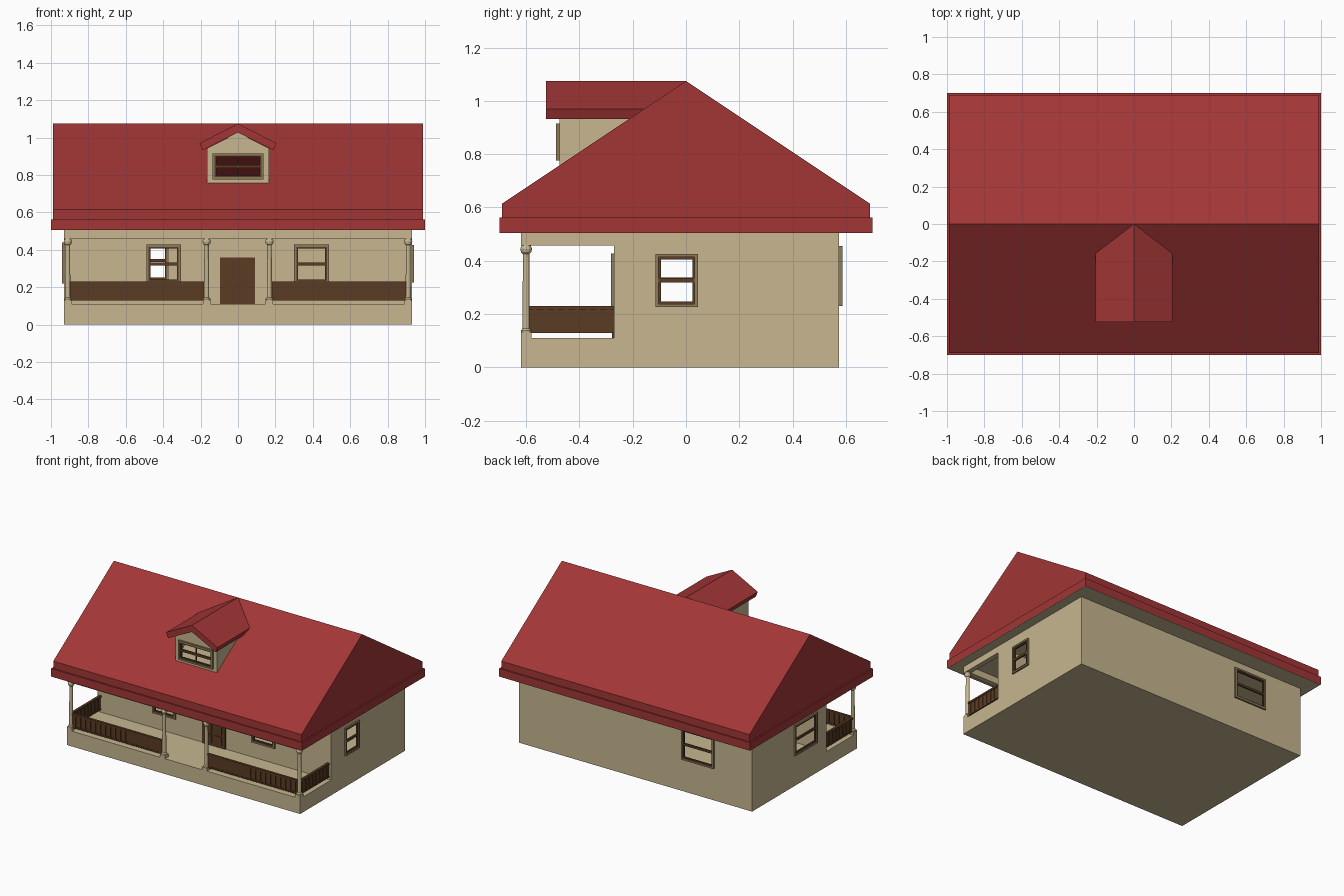
import bpy, bmesh, math
from mathutils import Matrix, Vector

if "Cube" in bpy.data.objects:
    bpy.data.objects.remove(bpy.data.objects["Cube"])


def mat(name, col):
    m = bpy.data.materials.new(name)
    m.diffuse_color = (*col, 1)
    m.use_nodes = True
    m.node_tree.nodes["Principled BSDF"].inputs["Base Color"].default_value = m.diffuse_color
    return m


TAN = mat("tan_wall", (0.57, 0.47, 0.28))
RED = mat("red_roof", (0.36, 0.036, 0.036))
BROWN = mat("dark_wood", (0.105, 0.045, 0.018))
TRIM = mat("window_trim", (0.27, 0.2, 0.1))


def finish(bm, name, m, mirror=False):
    if mirror:  # copy to the other side of x = 0
        g = bmesh.ops.duplicate(bm, geom=bm.verts[:] + bm.edges[:] + bm.faces[:])["geom"]
        bmesh.ops.scale(bm, vec=(-1, 1, 1), verts=[v for v in g if isinstance(v, bmesh.types.BMVert)])
        bmesh.ops.reverse_faces(bm, faces=[f for f in g if isinstance(f, bmesh.types.BMFace)])
        bmesh.ops.remove_doubles(bm, verts=bm.verts, dist=0.0005)
    me = bpy.data.meshes.new(name)
    bm.to_mesh(me)
    bm.free()
    me.materials.append(m)
    ob = bpy.data.objects.new(name, me)
    bpy.context.collection.objects.link(ob)
    return ob


def boxes(name, m, items, matrix=Matrix(), mirror=False):
    """items: (x0, x1, y0, y1, z0, z1)"""
    bm = bmesh.new()
    for x0, x1, y0, y1, z0, z1 in items:
        t = Matrix.Translation(((x0 + x1) / 2, (y0 + y1) / 2, (z0 + z1) / 2))
        s = Matrix.Diagonal((x1 - x0, y1 - y0, z1 - z0, 1))
        bmesh.ops.create_cube(bm, size=1, matrix=matrix @ t @ s)
    return finish(bm, name, m, mirror)


def poly(bm, pts):
    return bm.faces.new([bm.verts.new(p) for p in pts])


def place(x, y, turn):
    return Matrix.Translation((x, y, 0)) @ Matrix.Rotation(math.radians(turn), 4, 'Z')


def wall(name, matrix, half, holes):
    """Flat wall facing local -y, with rectangular openings (u0, u1, z0, z1)"""
    bm = bmesh.new()
    us = sorted({-half, half, *[h[0] for h in holes], *[h[1] for h in holes]})
    zs = sorted({0.11, 0.505, *[h[2] for h in holes], *[h[3] for h in holes]})
    for a, b in zip(us, us[1:]):
        for c, d in zip(zs, zs[1:]):
            u, z = (a + b) / 2, (c + d) / 2
            if not any(h[0] < u < h[1] and h[2] < z < h[3] for h in holes):
                poly(bm, [matrix @ Vector(p) for p in ((a, 0, c), (b, 0, c), (b, 0, d), (a, 0, d))])
    bmesh.ops.remove_doubles(bm, verts=bm.verts, dist=0.0001)
    finish(bm, name, TAN)


def ring(u0, u1, z0, z1, t, y0, y1):
    return [(u0, u0 + t, y0, y1, z0, z1), (u1 - t, u1, y0, y1, z0, z1),
            (u0 + t, u1 - t, y0, y1, z0, z0 + t), (u0 + t, u1 - t, y0, y1, z1 - t, z1)]


def window(name, matrix, u0, u1, z0, z1, cross=False):
    boxes(name + "_frame", TRIM, ring(u0, u1, z0, z1, 0.012, -0.012, 0.005), matrix)
    a, b, c, d = u0 + 0.012, u1 - 0.012, z0 + 0.012, z1 - 0.012
    zm, um = (c + d) / 2, (a + b) / 2
    sash = ring(a, b, c, d, 0.009, -0.006, 0.006) + [(a, b, -0.007, 0.005, zm - 0.008, zm + 0.008)]
    if cross:
        sash.append((um - 0.004, um + 0.004, -0.006, 0.004, c, d))
    boxes(name + "_sash", BROWN, sash, matrix)


# foundation and house walls with their windows
boxes("foundation", TAN, [(-0.93, 0.93, -0.62, 0.575, 0, 0.11)])
sides = {
    "front": (place(0, -0.27, 0), 0.93, [(-0.49, -0.305, 0.22, 0.428), (0.3, 0.487, 0.22, 0.428)]),
    "back": (place(0, 0.575, 180), 0.93, [(0.37, 0.63, 0.23, 0.455)]),
    "right": (place(0.93, 0.1525, 90), 0.4225, [(-0.267, -0.108, 0.226, 0.426)]),
    "left": (place(-0.93, 0.1525, -90), 0.4225, [(0.055, 0.31, 0.22, 0.44)]),
}
for side, (mx, half, wins) in sides.items():
    wall(side + "_wall", mx, half, [(a + .01, b - .01, c + .01, d - .01) for a, b, c, d in wins])
    for i, w in enumerate(wins):
        window(f"{side}_window_{i + 1}", mx, *w)

# door with six raised panels
door = [(-0.095, 0.092, -0.277, -0.268, 0.11, 0.36)]
for z0, z1 in ((0.13, 0.19), (0.205, 0.265), (0.28, 0.34)):
    door += [(-0.07, -0.015, -0.282, -0.275, z0, z1), (0.012, 0.067, -0.282, -0.275, z0, z1)]
boxes("door", BROWN, door)

# porch beams
boxes("porch_beam", TAN, [(-0.93, 0.93, -0.62, -0.585, 0.457, 0.505),
                          (-0.93, -0.895, -0.585, -0.27, 0.457, 0.505),
                          (0.895, 0.93, -0.585, -0.27, 0.457, 0.505)])

# porch columns, turned from a profile, on square bases
prof = [(0, 0.13), (0.02, 0.13), (0.02, 0.138), (0.014, 0.146), (0.012, 0.425),
        (0.019, 0.432), (0.022, 0.445), (0.017, 0.458), (0, 0.458)]
for i, x in enumerate((-0.91, -0.168, 0.168, 0.91)):
    bm = bmesh.new()
    vs = [bm.verts.new((x + r, -0.6, z)) for r, z in prof]
    es = [bm.edges.new(p) for p in zip(vs, vs[1:])]
    bmesh.ops.spin(bm, geom=vs + es, cent=(x, -0.6, 0), axis=(0, 0, 1), angle=math.tau, steps=12)
    bmesh.ops.remove_doubles(bm, verts=bm.verts, dist=0.0005)
    bmesh.ops.recalc_face_normals(bm, faces=bm.faces)
    finish(bm, f"column_{i + 1}", TAN)
boxes("column_bases", TAN, [(x - 0.02, x + 0.02, -0.62, -0.58, 0.11, 0.132) for x in (0.168, 0.91)], mirror=True)


# railings: dense boarding between a top and a bottom rail
def railing(name, matrix, length, n):
    items = [(0, length, -0.009, 0.009, 0.217, 0.23), (0, length, -0.008, 0.008, 0.128, 0.138),
             (0, length, -0.003, 0.003, 0.138, 0.217)]
    for i in range(n):
        u = length * (i + 0.5) / n
        items.append((u - 0.007, u + 0.007, -0.007, 0.007, 0.138, 0.217))
    boxes(name, BROWN, items, matrix)


railing("front_railing_right", place(0.182, -0.6, 0), 0.715, 18)
railing("front_railing_left", place(-0.897, -0.6, 0), 0.715, 18)
railing("side_railing_right", place(0.91, -0.587, 90), 0.317, 8)
railing("side_railing_left", place(-0.91, -0.587, 90), 0.317, 8)


# height of the front roof slope -> y
def slope_y(z):
    return -0.69 + (z - 0.615) * 0.69 / 0.46


# main roof: stepped fascia, gable ends, slopes with an opening under the dormer
bm = bmesh.new()
steps = [(1, 0.7, 0.505), (1, 0.7, 0.563), (0.99, 0.69, 0.563), (0.99, 0.69, 0.615)]
for (a, b, z), (c, d, w) in zip(steps, steps[1:]):
    poly(bm, [(0, -b, z), (a, -b, z), (c, -d, w), (0, -d, w)])
    poly(bm, [(a, -b, z), (a, b, z), (c, d, w), (c, -d, w)])
    poly(bm, [(a, b, z), (0, b, z), (0, d, w), (c, d, w)])
poly(bm, [(0.99, -0.69, 0.615), (0.99, 0.69, 0.615), (0.99, 0, 1.075)])
poly(bm, [(0.99, 0.69, 0.615), (0, 0.69, 0.615), (0, 0, 1.075), (0.99, 0, 1.075)])
outline = [(0, 0.615), (0.99, 0.615), (0.99, 1.075), (0, 1.075), (0, 1.027), (0.165, 0.943), (0.165, 0.76), (0, 0.76)]
poly(bm, [(x, slope_y(z), z) for x, z in outline])
finish(bm, "main_roof", RED, mirror=True)
boxes("soffit", TAN, [(-0.998, 0.998, -0.698, 0.698, 0.505, 0.509)])

# dormer front, cheeks and window
FY = -0.475
bm = bmesh.new()
front = [(0, 0.758), (0.165, 0.758), (0.165, 0.943), (0, 1.027), (0, 0.905), (0.125, 0.905), (0.125, 0.788), (0, 0.788)]
poly(bm, [(x, FY, z) for x, z in front])
poly(bm, [(0.165, FY, 0.758), (0.165, slope_y(0.943), 0.943), (0.165, FY, 0.943)])
finish(bm, "dormer_walls", TAN, mirror=True)
window("dormer_window", place(0, FY, 0), -0.137, 0.137, 0.777, 0.916, cross=True)

# dormer roof running back into the main slope
bm = bmesh.new()
prof = [(0, 1.075), (0, 1.027), (0.19, 0.932), (0.205, 0.97)]
poly(bm, [(x, -0.525, z) for x, z in prof])
for (a, z), (b, w) in zip(prof[1:], prof[2:] + prof[:1]):
    poly(bm, [(a, -0.525, z), (a, slope_y(z), z), (b, slope_y(w), w), (b, -0.525, w)])
finish(bm, "dormer_roof", RED, mirror=True)
